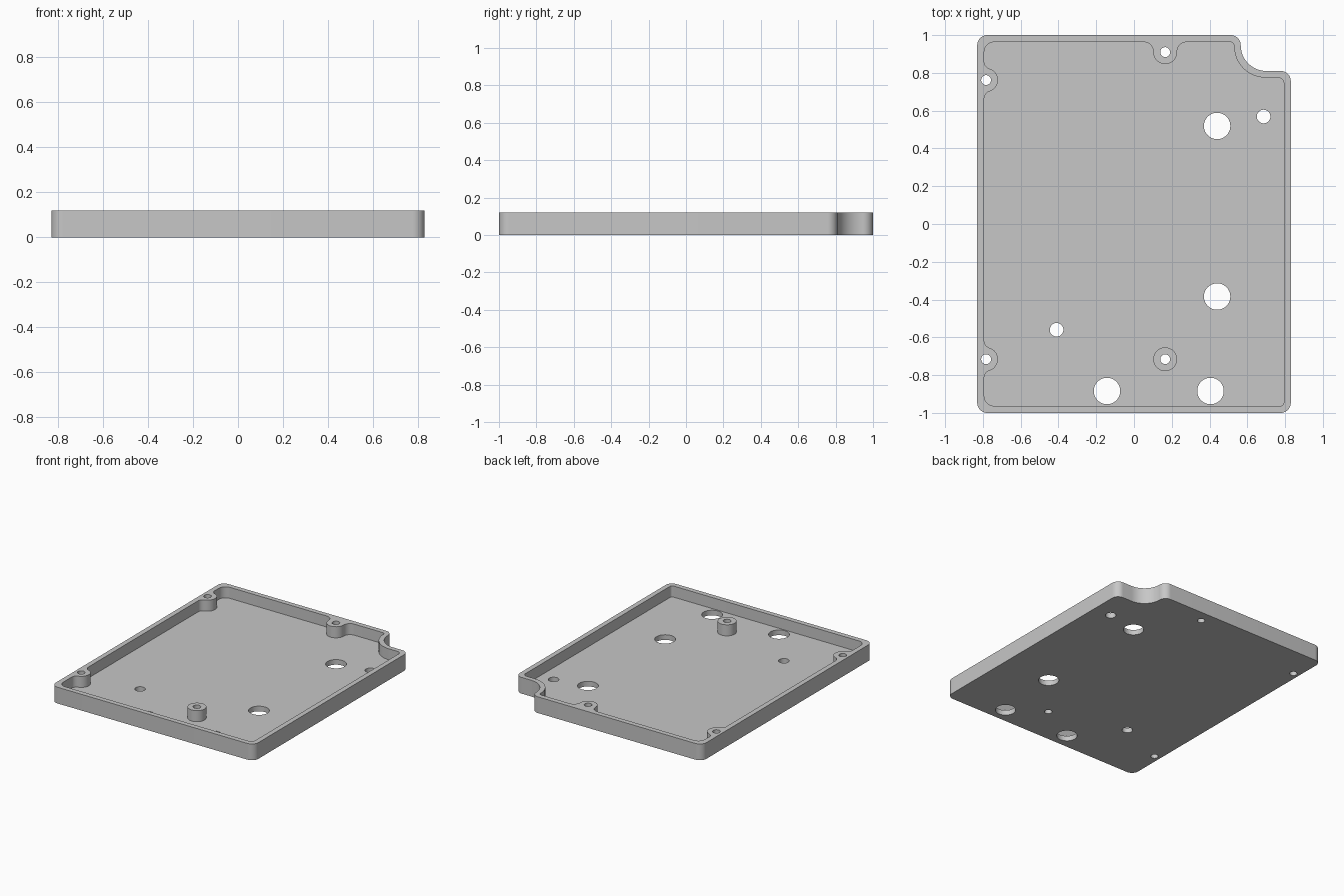
import bpy, bmesh, math
from mathutils import Vector

cube = bpy.data.objects.get("Cube")
if cube:
    bpy.data.objects.remove(cube, do_unlink=True)

HEIGHT, FLOOR = 0.12, 0.038
BOSS_R, SCREW_R = 0.063, 0.026
GREY = (0.57, 0.57, 0.57, 1)

grey = bpy.data.materials.new("matte grey")
grey.use_nodes = True
grey.diffuse_color = GREY
grey.node_tree.nodes["Principled BSDF"].inputs["Base Color"].default_value = GREY


def rounded(corners, steps=12):
    """Outline through (x, y, radius) corners, each replaced by a tangent arc."""
    pts = []
    for i, (x, y, r) in enumerate(corners):
        p = Vector((x, y))
        u = (Vector(corners[i - 1][:2]) - p).normalized()
        v = (Vector(corners[(i + 1) % len(corners)][:2]) - p).normalized()
        half = u.angle(v) / 2
        reach = r / math.tan(half)
        centre = p + (u + v).normalized() * (r / math.sin(half))
        start, end = p + u * reach - centre, p + v * reach - centre
        a0 = math.atan2(start.y, start.x)
        sweep = math.remainder(math.atan2(end.y, end.x) - a0, math.tau)
        for k in range(steps + 1):
            a = a0 + sweep * k / steps
            pts.append(centre + Vector((math.cos(a), math.sin(a))) * r)
    return pts


def circle(x, y, r, n=40):
    return [Vector((x + r * math.cos(math.tau * k / n), y + r * math.sin(math.tau * k / n)))
            for k in range(n)]


def prism(name, outlines, z0, z1):
    """Object made of one or more outlines extruded from z0 to z1."""
    bm = bmesh.new()
    for outline in outlines:
        low = [bm.verts.new((p.x, p.y, z0)) for p in outline]
        high = [bm.verts.new((p.x, p.y, z1)) for p in outline]
        bm.faces.new(low[::-1])
        bm.faces.new(high)
        for i in range(len(low)):
            bm.faces.new((low[i - 1], low[i], high[i], high[i - 1]))
    bmesh.ops.remove_doubles(bm, verts=bm.verts, dist=0.0003)
    bmesh.ops.recalc_face_normals(bm, faces=bm.faces)
    mesh = bpy.data.meshes.new(name)
    bm.to_mesh(mesh)
    bm.free()
    mesh.materials.append(grey)
    ob = bpy.data.objects.new(name, mesh)
    bpy.context.collection.objects.link(ob)
    return ob


def combine(target, tool, operation):
    mod = target.modifiers.new(tool.name, "BOOLEAN")
    mod.operation, mod.object, mod.solver = operation, tool, "EXACT"
    bpy.context.view_layer.objects.active = target
    bpy.ops.object.modifier_apply(modifier=mod.name)
    bpy.data.objects.remove(tool, do_unlink=True)


# Outer shell with the scooped back corner
R = 0.053
tray = prism("tray", [rounded([(-0.83, -1, R), (0.83, -1, R), (0.83, 0.81, R),
                               (0.565, 0.81, 0.136), (0.565, 1, R), (-0.83, 1, R)])], 0, HEIGHT)

# Pocket outline, flowing around the screw bosses that join the wall
WX, WY, SIDE_X, BACK_X = 0.793, 0.963, -0.783, 0.165
side_ys = (0.762, -0.716)


def side_bump(cy):
    return [(-WX, cy + 0.069, 0.039), (SIDE_X + 0.212, cy, BOSS_R), (-WX, cy - 0.069, 0.039)]


pocket = [(-WX, -WY, R), (WX, -WY, 0.018), (WX, 0.775, 0.03),
          (0.53, 0.775, 0.166), (0.53, WY, 0.02),
          (BACK_X + BOSS_R, WY, 0.05), (BACK_X + BOSS_R, 0.847, BOSS_R - 0.0005),
          (BACK_X - BOSS_R, 0.847, BOSS_R - 0.0005), (BACK_X - BOSS_R, WY, 0.05),
          (-WX, WY, R)]
for y in side_ys:
    pocket += side_bump(y)
combine(tray, prism("pocket_cutter", [rounded(pocket)], FLOOR, HEIGHT + 0.1), "DIFFERENCE")

# Free-standing screw post
combine(tray, prism("screw_post", [circle(BACK_X, -0.716, BOSS_R)], FLOOR / 2, HEIGHT), "UNION")

# Screw holes, locating holes and large floor holes
screws = [(SIDE_X, y) for y in side_ys] + [(BACK_X, 0.91), (BACK_X, -0.716)]
locators = [(0.686, 0.569), (-0.41, -0.56)]
large = [(0.44, 0.519), (0.44, -0.384), (-0.143, -0.884), (0.405, -0.884)]
holes = [circle(x, y, r) for spots, r in ((screws, SCREW_R), (locators, 0.036), (large, 0.07))
         for x, y in spots]
combine(tray, prism("hole_cutter", holes, -0.1, HEIGHT + 0.1), "DIFFERENCE")

# Smooth the curved walls, keep rims crisp
bpy.ops.object.select_all(action="DESELECT")
tray.select_set(True)
bpy.context.view_layer.objects.active = tray
bpy.ops.object.shade_smooth_by_angle(angle=math.radians(30))
